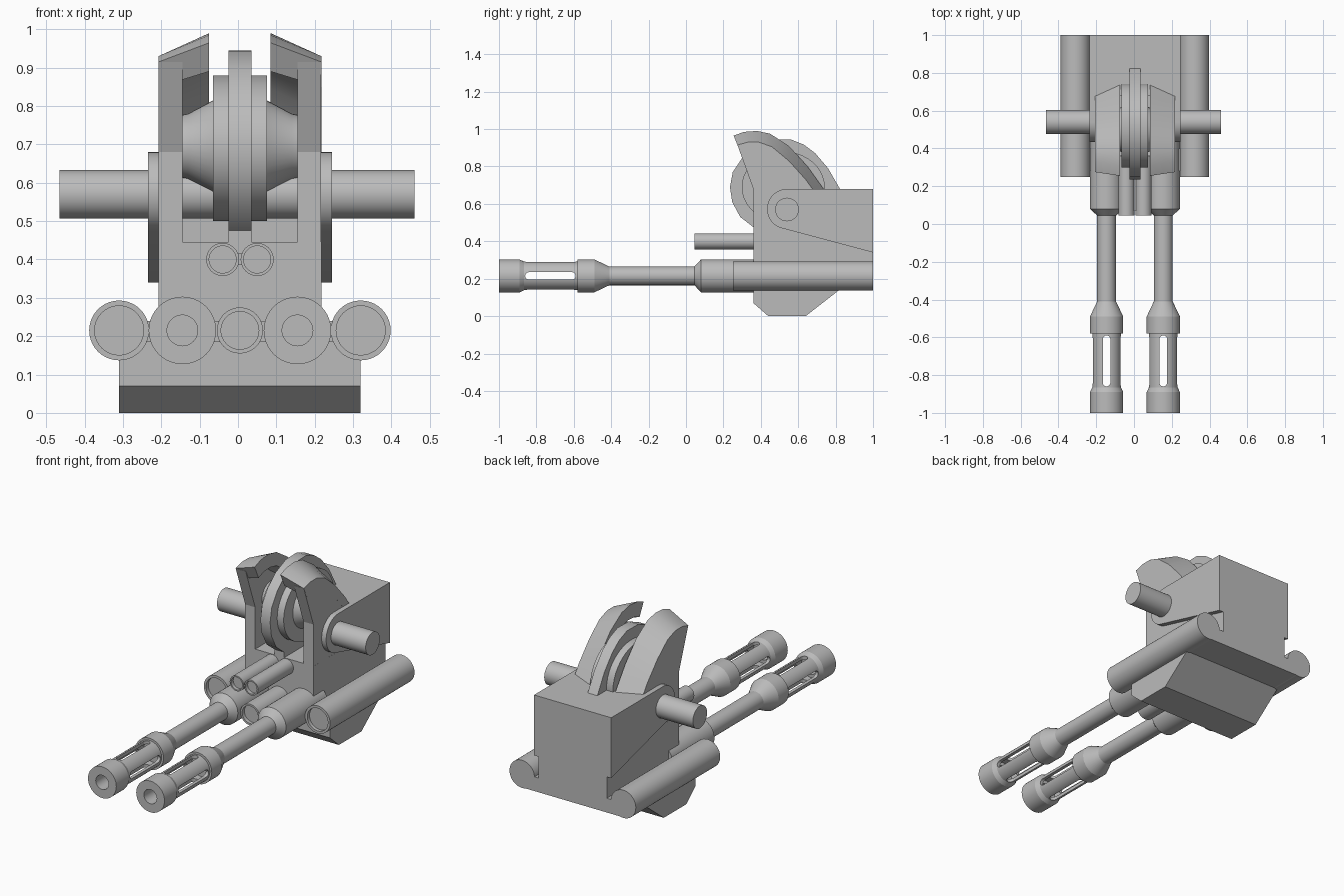
import bpy, bmesh
from math import pi, sin, cos, radians
from mathutils import Vector

cube = bpy.data.objects.get("Cube")
if cube:
    bpy.data.objects.remove(cube, do_unlink=True)

gray = bpy.data.materials.new("light gray metal")
gray.use_nodes = True
tone = (0.5, 0.5, 0.5, 1)
gray.diffuse_color = tone
gray.node_tree.nodes["Principled BSDF"].inputs["Base Color"].default_value = tone

XC = 0.005   # centre plane of the hull
SIDES = (("right", -1), ("left", 1))


def finish(name, bm, smooth=False):
    bmesh.ops.remove_doubles(bm, verts=bm.verts, dist=1e-5)
    bmesh.ops.recalc_face_normals(bm, faces=bm.faces)
    mesh = bpy.data.meshes.new(name)
    bm.to_mesh(mesh)
    bm.free()
    obj = bpy.data.objects.new(name, mesh)
    bpy.context.collection.objects.link(obj)
    mesh.materials.append(gray)
    if smooth:
        smooth_shade(obj)
    return obj


def smooth_shade(obj):
    bpy.ops.object.select_all(action='DESELECT')
    obj.select_set(True)
    bpy.context.view_layer.objects.active = obj
    bpy.ops.object.shade_smooth_by_angle(angle=radians(25))


def loft(name, rings, caps=True, smooth=False):
    """Skin closed rings of points."""
    bm = bmesh.new()
    rows = [[bm.verts.new(p) for p in ring] for ring in rings]
    n = len(rows[0])
    for a, b in zip(rows, rows[1:]):
        for i in range(n):
            j = (i + 1) % n
            bm.faces.new((a[i], a[j], b[j], b[i]))
    if caps:
        bm.faces.new(rows[0])
        bm.faces.new(rows[-1])
    return finish(name, bm, smooth)


def prism(name, pts, a, b, axis="x", smooth=False):
    """Extrude an outline: (y, z) along x, or (x, y) along z."""
    place = (lambda p, t: (t, *p)) if axis == "x" else (lambda p, t: (*p, t))
    return loft(name, [[place(p, t) for p in pts] for t in (a, b)], smooth=smooth)


def box(name, x0, x1, y0, y1, z0, z1):
    return prism(name, [(y0, z0), (y1, z0), (y1, z1), (y0, z1)], x0, x1)


def lathe(name, profile, u, z, axis="y", n=40):
    """Turn (position, radius) pairs around a y or x axis."""
    bm = bmesh.new()
    rows = []
    for t, r in profile:
        row = []
        for i in range(n):
            c, s = r * cos(2 * pi * i / n), r * sin(2 * pi * i / n)
            p = (u + c, t, z + s) if axis == "y" else (t, u + c, z + s)
            row.append(bm.verts.new(p))
        rows.append(row)
    for a, b in zip(rows, rows[1:]):
        for i in range(n):
            j = (i + 1) % n
            bm.faces.new((a[i], a[j], b[j], b[i]))
    return finish(name, bm, True)


def tube(name, x, z, r, y0, y1):
    rim = r * 0.82
    return lathe(name, [(y0 + 0.02, 0), (y0 + 0.02, rim), (y0, rim),
                        (y0, r), (y1, r), (y1, 0)], x, z)


def arc(cu, cv, r, start, end, n=16):
    return [(cu + r * cos(radians(start + (end - start) * i / n)),
             cv + r * sin(radians(start + (end - start) * i / n)))
            for i in range(n + 1)]


# Hull: keel, lower block, rear block
prism("keel", [(0.36, 0.07), (0.44, 0), (0.64, 0), (0.82, 0.14),
               (1, 0.14), (1, 0.22), (0.36, 0.22)], XC - 0.315, XC + 0.315)
box("lower_hull", XC - 0.2125, XC + 0.2125, 0.36, 1, 0.2, 0.445)
box("rear_hull", XC - 0.2125, XC + 0.2125, 0.68, 1, 0.44, 0.68)
box("tube_bridge", XC - 0.25, XC + 0.25, 0.28, 0.4, 0.185, 0.24)

# Side plates with rounded axle bosses
plate = arc(0.54, 0.573, 0.107, 90, 250) + [(1, 0.34), (1, 0.68), (0.62, 0.68)]
for side, s in SIDES:
    prism(side + "_side_plate", plate, XC + s * 0.2, XC + s * 0.24, smooth=True)
lathe("axle", [(-0.465, 0), (-0.465, 0.063), (0.46, 0.063), (0.46, 0)],
      0.54, 0.57, "x")

# Cheek walls and their curved, sloping hoods
low = [(0.275, 0.915), (0.33, 0.93), (0.39, 0.93), (0.46, 0.905),
       (0.55, 0.83), (0.64, 0.73), (0.69, 0.66)]
high = [(0.255, 0.965), (0.31, 0.985), (0.38, 0.99), (0.45, 0.975),
        (0.55, 0.91), (0.65, 0.8), (0.75, 0.66)]
core = Vector((0.45, 0.55))


def inset(p):
    return Vector(p).lerp(core, 0.18)


for side, s in SIDES:
    prism(side + "_cheek_wall", low + [(0.69, 0.44), (0.36, 0.44), (0.36, 0.68)],
          XC + s * 0.15, XC + s * 0.212)
    outer, inner = XC + s * 0.2125, XC + s * 0.08
    loft(side + "_hood", [[(outer, *a), (inner, *b), (inner, *inset(b)),
                           (outer, *inset(a))] for a, b in zip(low, high)],
         smooth=True)

# Wheel: large rim, inner disc, tapered hub
rim = [(0.36, 0.44), (0.36, 0.476), (0.29, 0.53), (0.247, 0.61), (0.235, 0.69),
       (0.25, 0.77), (0.3, 0.845), (0.37, 0.905), (0.46, 0.943), (0.56, 0.945),
       (0.63, 0.917), (0.69, 0.872), (0.76, 0.79), (0.823, 0.68), (0.823, 0.44)]
prism("wheel_rim", rim, XC - 0.03, XC + 0.03, smooth=True)
disc = [(0.52 + 0.222 * cos(2 * pi * i / 40), 0.69 + 0.19 * sin(2 * pi * i / 40))
        for i in range(40)]
prism("wheel_disc", disc, XC - 0.07, XC + 0.07, smooth=True)
lathe("wheel_hub", [(XC - 0.16, 0), (XC - 0.16, 0.08), (XC - 0.135, 0.085),
                    (XC - 0.07, 0.12), (XC + 0.07, 0.12), (XC + 0.135, 0.085),
                    (XC + 0.16, 0.08), (XC + 0.16, 0)], 0.5, 0.695, "x")

# Tubes
tube("centre_tube", XC, 0.215, 0.06, 0.1, 0.45)
for side, s in SIDES:
    tube(side + "_side_tube", XC + s * 0.315, 0.215, 0.078, 0.25, 1)
    tube(side + "_small_tube", XC + s * 0.045, 0.4, 0.043, 0.045, 0.45)
box("small_tube_web", XC - 0.03, XC + 0.03, 0.07, 0.4, 0.385, 0.415)

# Gun barrels with hollow, slotted muzzles
barrel = [(-0.55, 0), (-0.55, 0.058), (-0.9, 0.058), (-0.9, 0.04), (-1, 0.04),
          (-1, 0.088), (-0.89, 0.088), (-0.865, 0.076), (-0.58, 0.076),
          (-0.58, 0.088), (-0.49, 0.088), (-0.41, 0.05), (0.045, 0.05),
          (0.08, 0.088), (0.45, 0.088), (0.45, 0)]
for side, s in SIDES:
    x, z, w = XC + s * 0.15, 0.215, 0.02
    gun = lathe(side + "_gun_barrel", barrel, x, z)
    across = arc(-0.84, z, w, 90, 270, 8) + arc(-0.61, z, w, -90, 90, 8)
    upright = arc(x, -0.84, w, 180, 360, 8) + arc(x, -0.61, w, 0, 180, 8)
    for tag, cutter in (
            ("across", prism(side + "_cutter_across", across, x - 0.12, x + 0.12)),
            ("upright", prism(side + "_cutter_upright", upright, z - 0.12, z + 0.12, "z"))):
        cutter.hide_render = True
        cutter.hide_set(True)
        cut = gun.modifiers.new("slot_" + tag, 'BOOLEAN')
        cut.operation = 'DIFFERENCE'
        cut.solver = 'EXACT'
        cut.object = cutter
